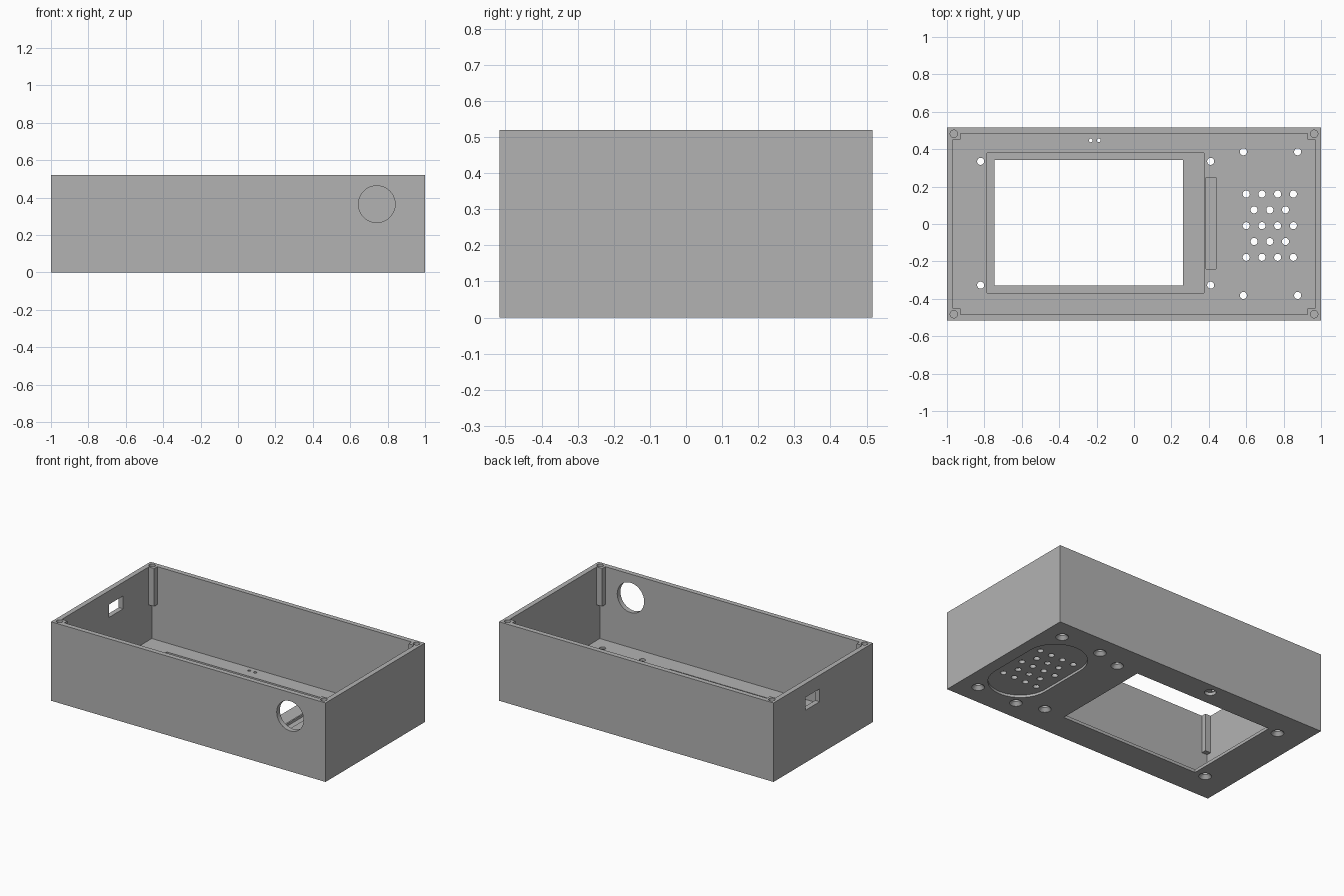
import bpy, bmesh
from mathutils import Matrix

if "Cube" in bpy.data.objects:
    bpy.data.objects.remove(bpy.data.objects["Cube"], do_unlink=True)

HX, HY, H = 1.0, 0.517, 0.52      # outer half sizes and height
WALL, FLOOR = 0.033, 0.036

grey = bpy.data.materials.new("plain grey")
grey.use_nodes = True
colour = (0.45, 0.45, 0.45, 1)
grey.diffuse_color = colour
grey.node_tree.nodes["Principled BSDF"].inputs["Base Color"].default_value = colour


def finish(bm, name):
    mesh = bpy.data.meshes.new(name)
    bm.to_mesh(mesh)
    bm.free()
    mesh.materials.append(grey)
    ob = bpy.data.objects.new(name, mesh)
    bpy.context.collection.objects.link(ob)
    return ob


def box(name, x, y, z):
    """Box from (low, high) pairs on each axis."""
    bm = bmesh.new()
    bmesh.ops.create_cube(bm, size=1)
    for v in bm.verts:
        v.co = [lo + (c + 0.5) * (hi - lo) for c, (lo, hi) in zip(v.co, (x, y, z))]
    return finish(bm, name)


def cone(name, x, y, z, r_low, r_high, sides=32):
    """Upright round cutter between two heights."""
    bm = bmesh.new()
    bmesh.ops.create_cone(bm, cap_ends=True, segments=sides, radius1=r_low, radius2=r_high,
                          depth=z[1] - z[0],
                          matrix=Matrix.Translation((x, y, (z[0] + z[1]) / 2)))
    return finish(bm, name)


def combine(target, tool, operation="DIFFERENCE"):
    mod = target.modifiers.new("bool", "BOOLEAN")
    mod.operation, mod.solver, mod.object = operation, "EXACT", tool
    bpy.context.view_layer.update()
    mesh = bpy.data.meshes.new_from_object(
        target.evaluated_get(bpy.context.evaluated_depsgraph_get()))
    target.modifiers.clear()
    target.data = mesh
    bpy.data.objects.remove(tool, do_unlink=True)


# Open-topped shell
body = box("enclosure", (-HX, HX), (-HY, HY), (0, H))
ix, iy = HX - WALL, HY - WALL
combine(body, box("cavity", (-ix, ix), (-iy, iy), (FLOOR, H + 0.1)))

# Screw posts hanging in the upper corners, each with a blind hole
for sx in (-1, 1):
    for sy in (-1, 1):
        post = box("post", sorted((sx * 0.927, sx * 0.985)),
                   sorted((sy * 0.452, sy * 0.5)), (0.27, H))
        combine(body, post, "UNION")
for sx in (-1, 1):
    for sy in (-1, 1):
        combine(body, cone("post_hole", sx * 0.963, sy * 0.482, (0.32, H + 0.1), 0.02, 0.02))

# Display window with its inner ledge, and the narrow slot beside it
combine(body, box("ledge", (-0.785, 0.375), (-0.37, 0.38), (0.02, 0.2)))
combine(body, box("window", (-0.745, 0.262), (-0.33, 0.343), (-0.1, 0.2)))
combine(body, box("slot", (0.385, 0.438), (-0.24, 0.248), (0.02, 0.2)))

# Rounded speaker recess on the underside
stadium = box("stadium", (0.54, 0.92), (-0.17, 0.15), (-0.1, 0.016))
for y in (-0.17, 0.15):
    combine(stadium, cone("stadium_end", 0.73, y, (-0.1, 0.016), 0.19, 0.19, 64), "UNION")
combine(body, stadium)

# Speaker grille: alternating rows of four and three
for row in range(5):
    odd = row % 2
    for i in range(4 - odd):
        combine(body, cone("grille", 0.6 + 0.084 * (i + odd / 2), 0.16 - 0.0845 * row,
                           (-0.1, 0.1), 0.019, 0.019, 24))

# Countersunk mounting holes for the display and the speaker
for xs, ys in (((-0.82, 0.41), (-0.327, 0.335)), ((0.585, 0.875), (-0.382, 0.386))):
    for x in xs:
        for y in ys:
            combine(body, cone("hole", x, y, (-0.1, 0.1), 0.019, 0.019))
            combine(body, cone("countersink", x, y, (-0.008, 0.024), 0.045, 0.017))

# Indicator: shallow pocket below, two pin holes through
combine(body, cone("pocket", -0.21, 0.447, (-0.1, 0.02), 0.034, 0.034))
for x in (-0.231, -0.188):
    combine(body, cone("pin_hole", x, 0.447, (-0.1, 0.1), 0.01, 0.01, 16))

# Round port in the front wall and rectangular port in the side wall
port = cone("port", 0, 0, (-0.1, 0.1), 0.098, 0.098, 64)
port.data.transform(Matrix.Translation((0.742, -0.517, 0.365)) @ Matrix.Rotation(1.5707963, 4, "X"))
combine(body, port)
combine(body, box("side_port", (-1.1, -0.9), (0.037, 0.187), (0.345, 0.43)))

# Smooth the round bores, keep the edges crisp
body.select_set(True)
bpy.context.view_layer.objects.active = body
bpy.ops.object.shade_smooth_by_angle(angle=0.52)
